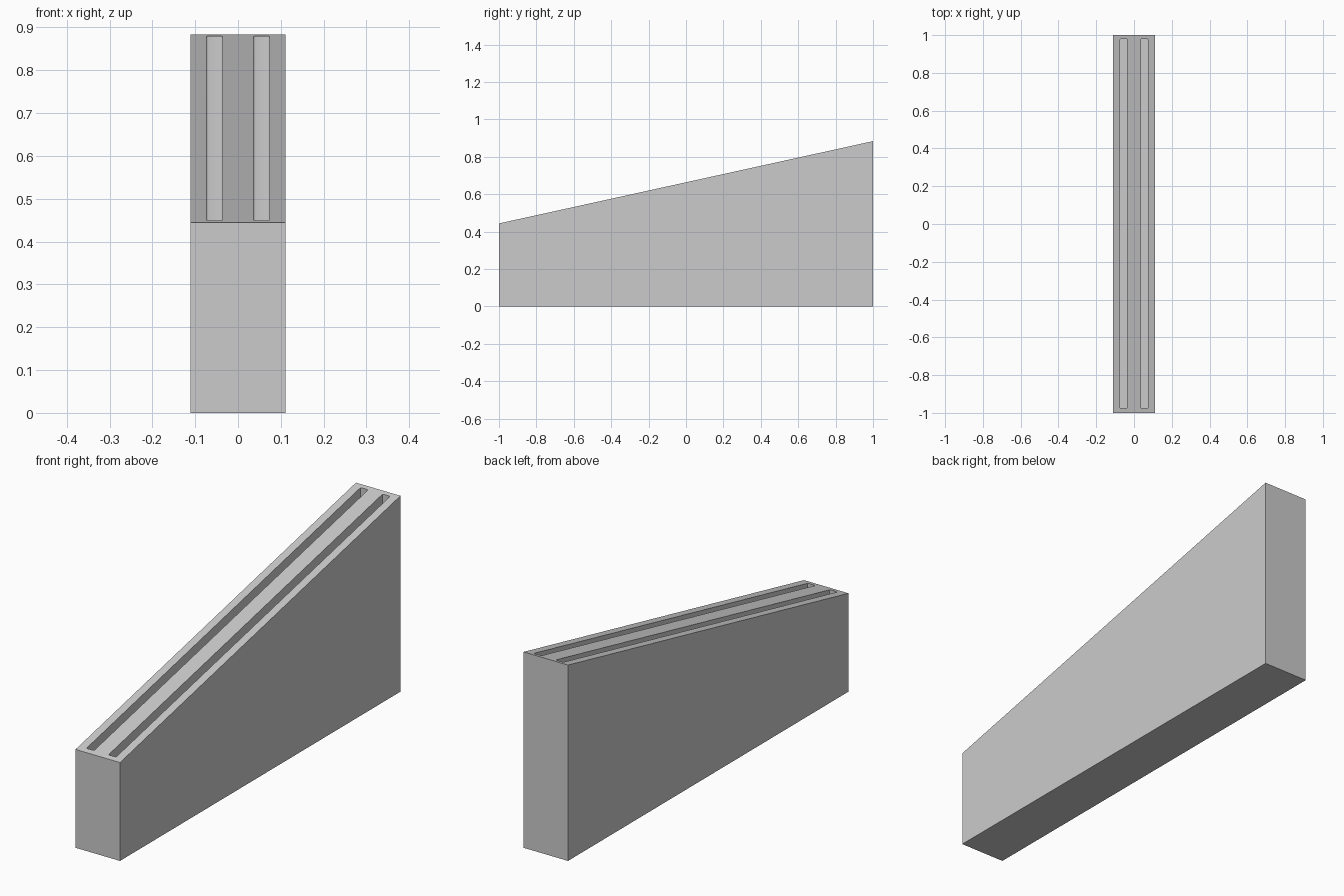
import bpy
import bmesh

old = bpy.data.objects.get("Cube")
if old:
    bpy.data.objects.remove(old, do_unlink=True)

HALF_WIDTH = 0.111
FRONT_HEIGHT, BACK_HEIGHT = 0.444, 0.884
SLOT_FLOOR = 0.22

# Material
grey = bpy.data.materials.new("light grey")
grey.use_nodes = True
colour = (0.6, 0.6, 0.6, 1)
grey.diffuse_color = colour
grey.node_tree.nodes["Principled BSDF"].inputs["Base Color"].default_value = colour


def finish(name, bm):
    bmesh.ops.recalc_face_normals(bm, faces=bm.faces)
    mesh = bpy.data.meshes.new(name)
    bm.to_mesh(mesh)
    bm.free()
    mesh.materials.append(grey)
    obj = bpy.data.objects.new(name, mesh)
    bpy.context.collection.objects.link(obj)
    return obj


def box(bm, x0, x1, y0, y1, z0, z1):
    verts = bmesh.ops.create_cube(bm, size=1)["verts"]
    for v in verts:
        v.co.x = x1 if v.co.x > 0 else x0
        v.co.y = y1 if v.co.y > 0 else y0
        v.co.z = z1 if v.co.z > 0 else z0
    return verts


# Wedge block with a sloping top
bm = bmesh.new()
for v in box(bm, -HALF_WIDTH, HALF_WIDTH, -1, 1, 0, 1):
    if v.co.z > 0.5:
        v.co.z = BACK_HEIGHT if v.co.y > 0 else FRONT_HEIGHT
block = finish("wedge_block", bm)

# Pair of long slots with rounded vertical corners
bm = bmesh.new()
for side in (-1, 1):
    x0, x1 = sorted((side * 0.036, side * 0.074))
    box(bm, x0, x1, -0.975, 0.98, SLOT_FLOOR, 1)
upright = [e for e in bm.edges if abs(e.verts[0].co.z - e.verts[1].co.z) > 0.1]
bmesh.ops.bevel(bm, geom=upright, offset=0.005, segments=3, profile=0.5,
                affect='EDGES')
cutter = finish("slot_cutter", bm)
cutter.hide_render = True

# Cut the slots, then drop the cutter
cut = block.modifiers.new("slots", 'BOOLEAN')
cut.operation = 'DIFFERENCE'
cut.solver = 'EXACT'
cut.object = cutter
bpy.context.view_layer.objects.active = block
block.select_set(True)
bpy.ops.object.modifier_apply(modifier=cut.name)
bpy.data.objects.remove(cutter, do_unlink=True)
bpy.ops.object.shade_smooth_by_angle()
